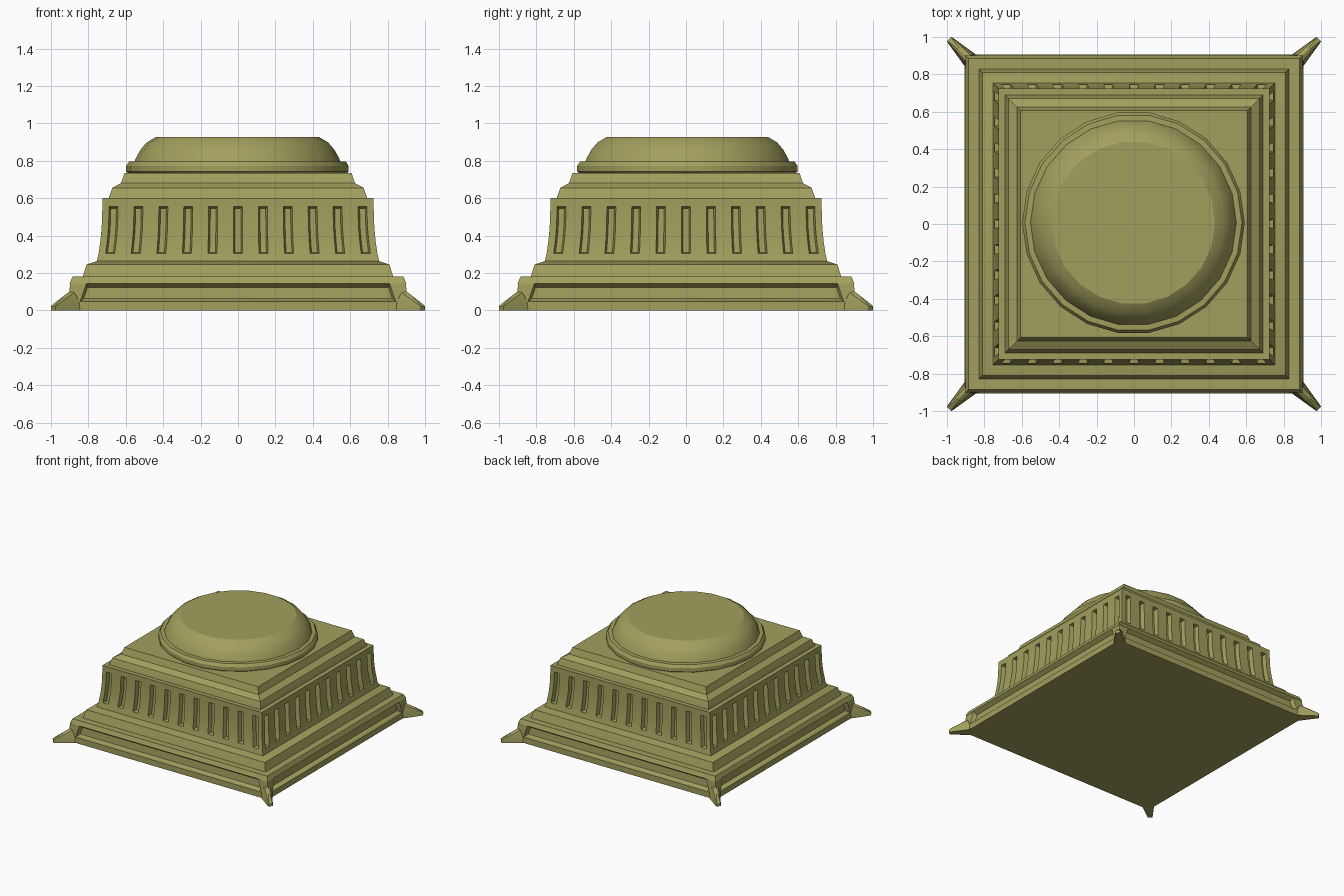
import bpy, bmesh, math
from mathutils import Vector

if "Cube" in bpy.data.objects:
    bpy.data.objects.remove(bpy.data.objects["Cube"])

mat = bpy.data.materials.new("olive_stone")
mat.diffuse_color = (0.36, 0.35, 0.11, 1)
mat.use_nodes = True
mat.node_tree.nodes["Principled BSDF"].inputs["Base Color"].default_value = mat.diffuse_color


def finish(bm, name, angle=30):
    bmesh.ops.recalc_face_normals(bm, faces=bm.faces)
    me = bpy.data.meshes.new(name)
    bm.to_mesh(me)
    bm.free()
    me.materials.append(mat)
    ob = bpy.data.objects.new(name, me)
    bpy.context.collection.objects.link(ob)
    bpy.ops.object.select_all(action='DESELECT')
    ob.select_set(True)
    bpy.context.view_layer.objects.active = ob
    bpy.ops.object.shade_smooth_by_angle(angle=math.radians(angle))
    return ob


def stack(name, profile, sides, turn=0.0, centre=(0, 0)):
    """Rings of (radius, z) joined into a capped solid."""
    bm = bmesh.new()
    rings = []
    for r, z in profile:
        rings.append([bm.verts.new((centre[0] + r * math.cos(turn + math.tau * i / sides),
                                    centre[1] + r * math.sin(turn + math.tau * i / sides), z))
                      for i in range(sides)])
    for a, b in zip(rings, rings[1:]):
        for i in range(sides):
            j = (i + 1) % sides
            bm.faces.new((a[i], a[j], b[j], b[i]))
    bm.faces.new(rings[0][::-1])
    bm.faces.new(rings[-1])
    return finish(bm, name)


def square(name, profile):
    return stack(name, [(w * math.sqrt(2), z) for w, z in profile], 4, math.pi / 4)


def corner_hulls(name, points):
    """Convex solid repeated at the four corners."""
    bm = bmesh.new()
    for sx in (-1, 1):
        for sy in (-1, 1):
            vs = [bm.verts.new((x * sx, y * sy, z)) for x, y, z in points]
            res = bmesh.ops.convex_hull(bm, input=vs)
            junk = {v for v in res["geom_interior"] if isinstance(v, bmesh.types.BMVert)}
            bmesh.ops.delete(bm, geom=list(junk), context='VERTS')
    return finish(bm, name, 20)


# Base with a recessed band, then the sloped step above it
square("plinth", [(.905, 0), (.905, .047), (.89, .052), (.872, .065), (.868, .123),
                  (.90, .145), (.885, .18), (.83, .18), (.81, .245), (.755, .263)])

# Posts closing the recess at the corners
post = [(.80, .80, .04), (.80, .80, .15)]
for a, b, z in ((.845, .905, .045), (.81, .898, .146)):
    post += [(a, b, z), (b, a, z), (b, b, z)]
corner_hulls("corner_posts", post)

# Pointed feet sticking out diagonally
foot = [(.84, .84, 0), (.87, .87, .11), (.903, .903, .10)]
for a, b, z in ((.845, .906, 0), (.85, .906, .05), (.875, .905, .095),
                (.975, 1.0, 0), (.978, 1.0, .022), (.97, .985, .036)):
    foot += [(a, b, z), (b, a, z)]
corner_hulls("corner_feet", foot)

# Flared body with eleven flutes a side
rows = [(.755, .263), (.745, .305), (.736, .37), (.729, .44), (.725, .555), (.725, .60)]
pitch, half = .1834, .033
cols = [-1.0]
for i in range(-5, 6):
    cols += [i * pitch - half, i * pitch + half]
cols.append(1.0)
bm = bmesh.new()
flutes = []
for s in range(4):
    c, d = [(1, 0), (0, 1), (-1, 0), (0, -1)][s]
    grid = []
    for w, z in rows:
        grid.append([bm.verts.new((c * u * w + d * w, d * u * w - c * w, z)) for u in cols])
    for r in range(len(rows) - 1):
        for k in range(len(cols) - 1):
            f = bm.faces.new((grid[r][k], grid[r][k + 1], grid[r + 1][k + 1], grid[r + 1][k]))
            if k % 2 == 1 and 1 <= r <= 3:
                flutes.append(f)
bmesh.ops.remove_doubles(bm, verts=bm.verts, dist=1e-5)
bm.normal_update()
bmesh.ops.inset_region(bm, faces=flutes, thickness=.009, depth=-.032, use_even_offset=True)
bmesh.ops.holes_fill(bm, edges=[e for e in bm.edges if e.is_boundary], sides=0)
finish(bm, "fluted_body")

# Stepped square cap
square("square_cap", [(.69, .599), (.688, .61), (.672, .655), (.66, .662),
                      (.625, .681), (.607, .735)])

# Round collar and flattened cushion
stack("round_collar", [(.585, .734), (.595, .742), (.595, .772), (.58, .795), (.54, .797)],
      22, 0, (-.003, .007))
stack("round_cushion", [(.553, .79), (.543, .815), (.518, .86), (.484, .899), (.436, .927)],
      22, 0, (-.003, .007))
